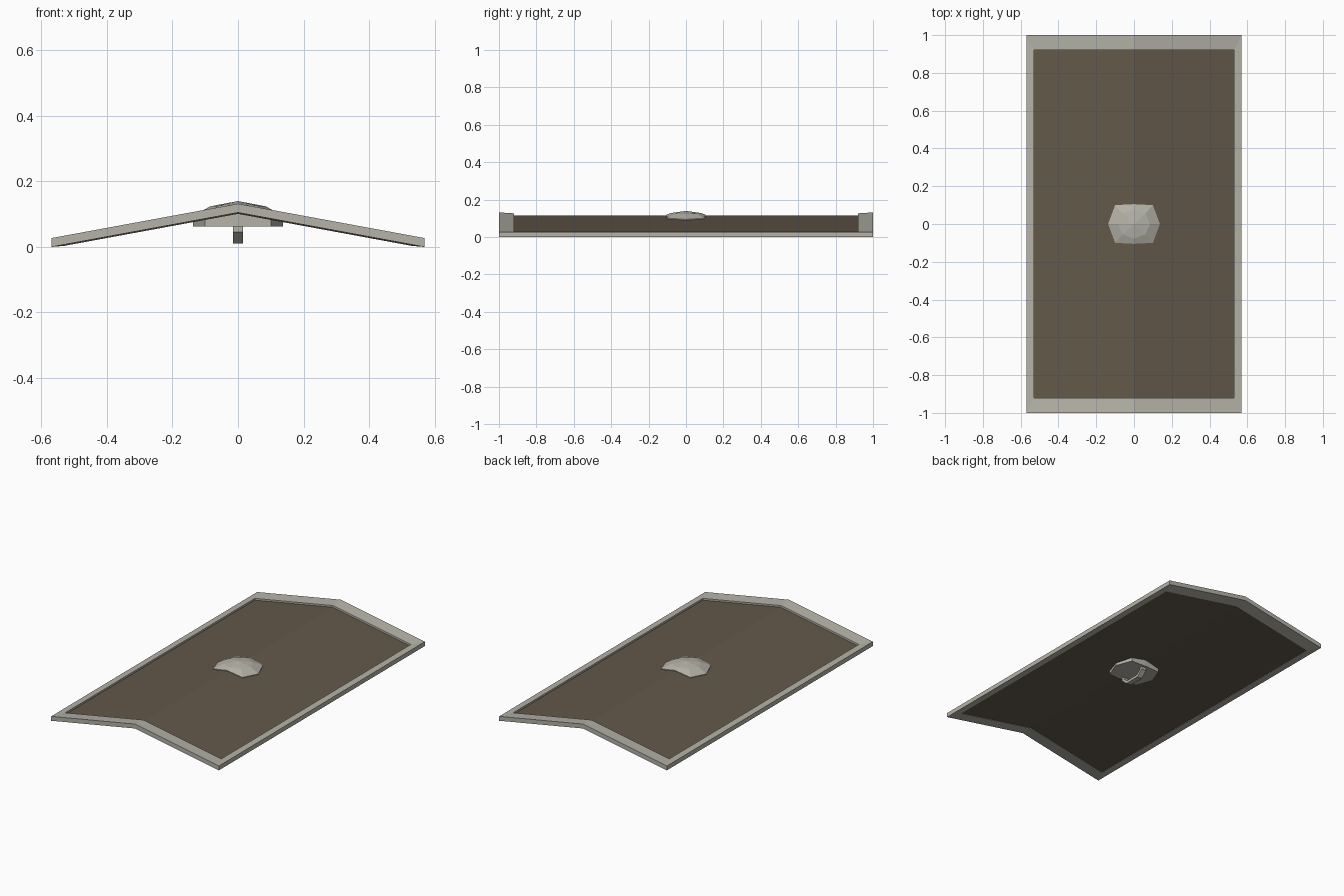
import bpy, bmesh, math

if "Cube" in bpy.data.objects:
    bpy.data.objects.remove(bpy.data.objects["Cube"])

SLOPE = 0.105 / 0.57  # fall of the folded shape away from the ridge


def material(name, col):
    m = bpy.data.materials.new(name)
    m.diffuse_color = (*col, 1)
    m.use_nodes = True
    m.node_tree.nodes["Principled BSDF"].inputs["Base Color"].default_value = m.diffuse_color
    return m


metal = material("pale metal", (0.46, 0.45, 0.39))
leather = material("brown board", (0.125, 0.098, 0.069))


def fold(x, y, ridge):
    return (x, y, ridge - SLOPE * abs(x))


def loop(w, l, ridge):
    """Rectangle outline with ridge points, following the fold."""
    return [fold(x, y, ridge) for x, y in
            [(-w, -l), (0, -l), (w, -l), (w, l), (0, l), (-w, l)]]


def build(name, rings, mat, cap_start=None, cap_end=None, closed=False):
    """Join successive rings with quads; caps are index lists or a tip point."""
    bm = bmesh.new()
    vs = [[bm.verts.new(p) for p in r] for r in rings]
    n = len(rings[0])
    pairs = list(zip(vs, vs[1:])) + ([(vs[-1], vs[0])] if closed else [])
    for a, b in pairs:
        for i in range(n):
            j = (i + 1) % n
            bm.faces.new((a[i], a[j], b[j], b[i]))
    for ring, cap in ((vs[0], cap_start), (vs[-1], cap_end)):
        if isinstance(cap, tuple):
            tip = bm.verts.new(cap)
            for i in range(n):
                bm.faces.new((ring[i], ring[(i + 1) % n], tip))
        elif cap:
            for f in cap:
                bm.faces.new([ring[i] for i in f])
    bmesh.ops.recalc_face_normals(bm, faces=bm.faces)
    me = bpy.data.meshes.new(name)
    bm.to_mesh(me)
    bm.free()
    me.materials.append(mat)
    ob = bpy.data.objects.new(name, me)
    bpy.context.collection.objects.link(ob)
    return ob


# Raised metal rim, lower on its inner edge
build("rim", [loop(0.57, 1.0, 0.105), loop(0.57, 1.0, 0.132),
              loop(0.53, 0.92, 0.127), loop(0.53, 0.92, 0.101)],
      metal, closed=True)

# Folded board inside the rim
halves = [(0, 1, 4, 5), (1, 2, 3, 4)]
build("board", [loop(0.53, 0.92, 0.103), loop(0.53, 0.92, 0.116)],
      leather, halves, halves)

# Faceted central boss, flat underneath
outline = [(0.137, 0), (0.1, 0.1), (0, 0.105), (-0.1, 0.1),
           (-0.137, 0), (-0.1, -0.1), (0, -0.105), (0.1, -0.1)]
base = [(x, y, 0.062) for x, y in outline]
edge = [fold(x, y, 0.12) for x, y in outline]
mid = [(0.085 * math.cos(i * math.pi / 4), 0.078 * math.sin(i * math.pi / 4),
        0.129 - 0.06 * abs(math.cos(i * math.pi / 4)) * 0.085) for i in range(8)]
build("boss", [base, edge, mid], metal, [tuple(range(8))], (0, 0, 0.14))

# Arched grip under the boss
path = [(-0.09, 0.065), (-0.09, 0.045), (-0.05, 0.01),
        (0.05, 0.01), (0.09, 0.045), (0.09, 0.065)]
inner = [(-0.073, 0.065), (-0.073, 0.05), (-0.043, 0.026),
         (0.043, 0.026), (0.073, 0.05), (0.073, 0.065)]
rings = [[(-0.016, *o), (0.016, *o), (0.016, *i), (-0.016, *i)]
         for o, i in zip(path, inner)]
build("grip", rings, metal, [(0, 1, 2, 3)], [(0, 1, 2, 3)])
